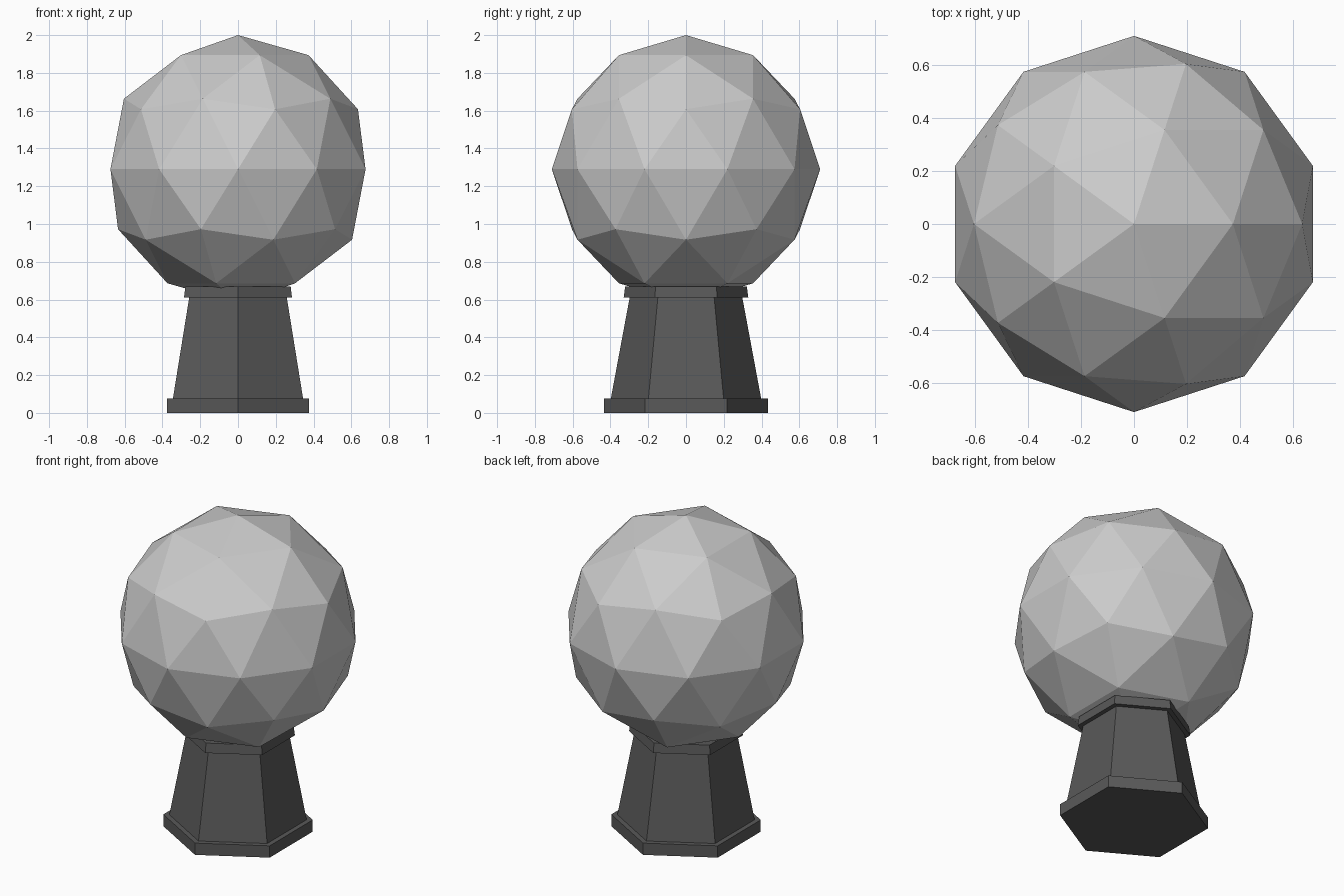
import bpy

if "Cube" in bpy.data.objects:
    bpy.data.objects.remove(bpy.data.objects["Cube"])

dark = bpy.data.materials.new("dark_grey")
dark.diffuse_color = (0.1, 0.1, 0.1, 1)
dark.use_nodes = True
dark.node_tree.nodes["Principled BSDF"].inputs["Base Color"].default_value = dark.diffuse_color


def hex_block(name, r_bottom, r_top, z0, z1):
    """Six-sided tapered block with corners on the y axis."""
    bpy.ops.mesh.primitive_cone_add(vertices=6, radius1=r_bottom, radius2=r_top,
                                    depth=z1 - z0, location=(0, 0, (z0 + z1) / 2))
    ob = bpy.context.object
    ob.name = name
    ob.data.materials.append(dark)
    return ob


# Hexagonal pedestal: foot, tapered column, collar
hex_block("foot", 0.433, 0.433, 0.0, 0.075)
hex_block("column", 0.398, 0.298, 0.075, 0.612)
hex_block("collar", 0.33, 0.322, 0.61, 0.67)

# Faceted globe resting in the collar
bpy.ops.mesh.primitive_ico_sphere_add(subdivisions=2, radius=0.71, location=(0, 0, 1.29))
bpy.context.object.name = "globe"
